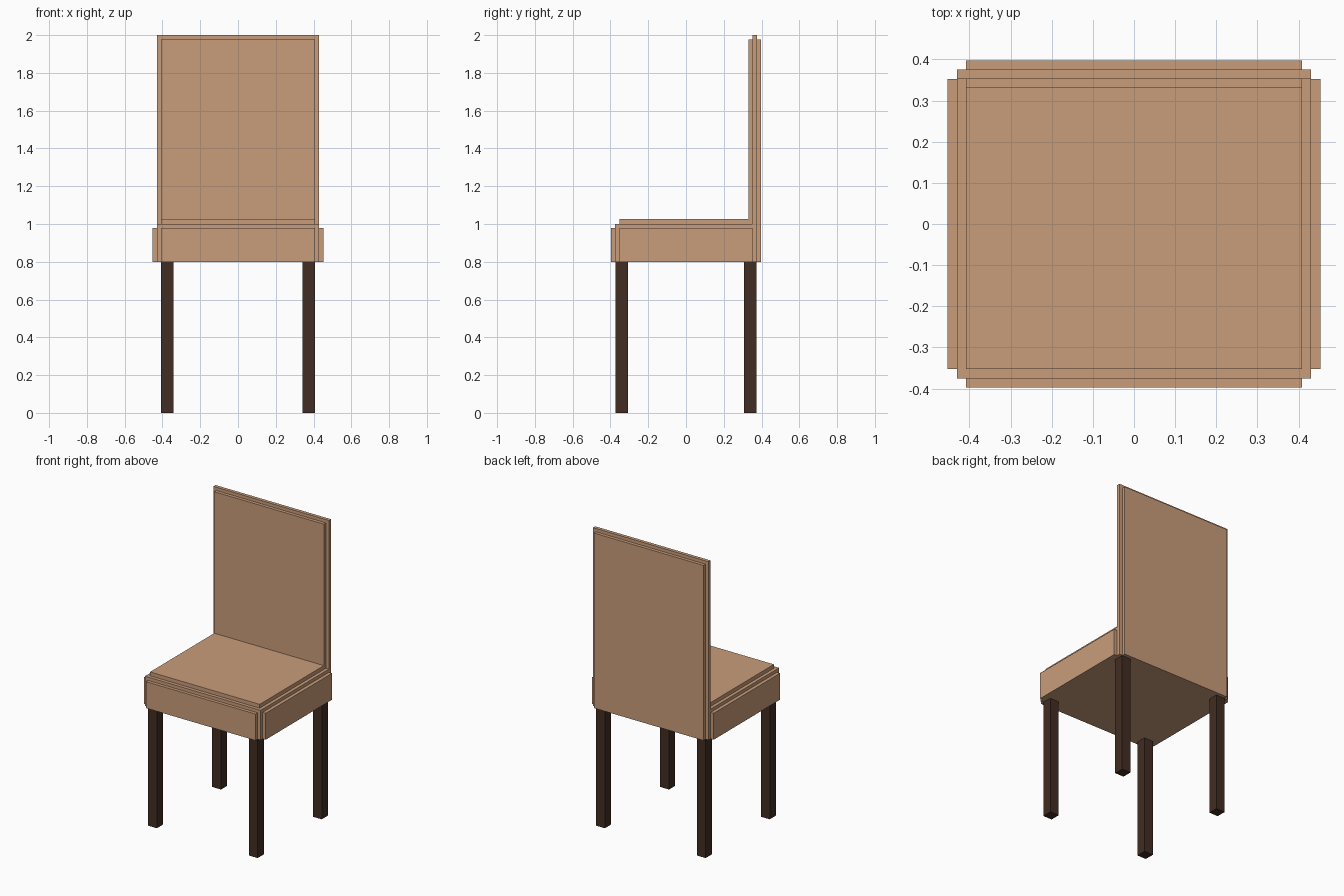
import bpy
import bmesh

if "Cube" in bpy.data.objects:
    bpy.data.objects.remove(bpy.data.objects["Cube"])


def make_material(name, rgb):
    mat = bpy.data.materials.new(name)
    mat.diffuse_color = (*rgb, 1.0)
    mat.use_nodes = True
    mat.node_tree.nodes["Principled BSDF"].inputs["Base Color"].default_value = mat.diffuse_color
    return mat


TAN = make_material("tan upholstery", (0.584, 0.337, 0.198))
DARK = make_material("dark wood", (0.054, 0.026, 0.016))


def box(name, x, y, z, mat):
    """Box spanning the given (min, max) ranges."""
    bm = bmesh.new()
    bmesh.ops.create_cube(bm, size=1.0)
    for v in bm.verts:
        v.co = [(lo + hi) / 2 + c * (hi - lo)
                for c, (lo, hi) in zip(v.co, (x, y, z))]
    mesh = bpy.data.meshes.new(name)
    bm.to_mesh(mesh)
    bm.free()
    mesh.materials.append(mat)
    obj = bpy.data.objects.new(name, mesh)
    bpy.context.collection.objects.link(obj)
    return obj


CORE_X, PANEL_X, OUT_X = 0.43, 0.408, 0.453   # half widths
CORE_Y, PANEL_Y, OUT_Y = 0.375, 0.352, 0.397  # half depths
BASE, SEAT, TOP = 0.80, 1.00, 2.00            # heights
STEP = 0.022                                  # padding step

# Seat: core block with raised cushion and padded front and sides
box("seat_core", (-CORE_X, CORE_X), (-CORE_Y, PANEL_Y), (BASE, SEAT), TAN)
box("seat_cushion", (-PANEL_X, PANEL_X), (-PANEL_Y, PANEL_Y), (SEAT, 1.026), TAN)
box("seat_front_panel", (-PANEL_X, PANEL_X), (-OUT_Y, -CORE_Y), (BASE, SEAT - STEP), TAN)
for side, s in (("left", -1), ("right", 1)):
    box(f"seat_{side}_panel", sorted((s * CORE_X, s * OUT_X)),
        (-PANEL_Y, PANEL_Y), (BASE, SEAT - STEP), TAN)

# Backrest: thin full-height core with padding on both faces
box("backrest_core", (-CORE_X, CORE_X), (PANEL_Y, CORE_Y), (BASE, TOP), TAN)
box("backrest_front_panel", (-PANEL_X, PANEL_X), (0.33, PANEL_Y), (SEAT, TOP - STEP), TAN)
box("backrest_rear_panel", (-PANEL_X, PANEL_X), (CORE_Y, OUT_Y), (BASE, TOP - STEP), TAN)

# Four square legs
LEG = 0.066
for side, sx in (("left", -1), ("right", 1)):
    for end, sy in (("front", -1), ("back", 1)):
        box(f"{end}_{side}_leg",
            sorted((sx * PANEL_X, sx * (PANEL_X - LEG))),
            sorted((sy * 0.374, sy * (0.374 - LEG))), (0.0, BASE), DARK)
